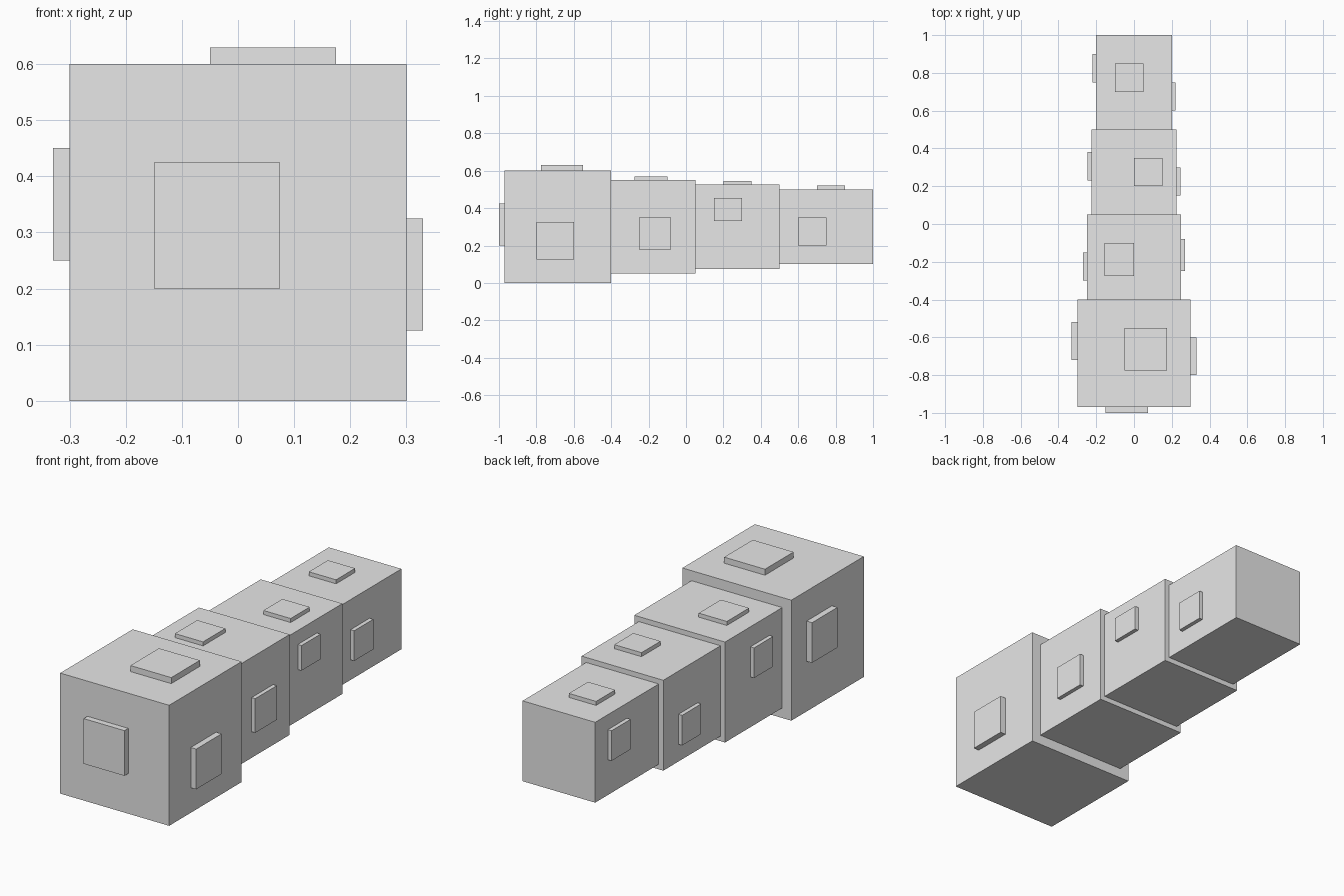
import bpy
from mathutils import Vector

if "Cube" in bpy.data.objects:
    bpy.data.objects.remove(bpy.data.objects["Cube"], do_unlink=True)

grey = bpy.data.materials.new("light_grey")
grey.use_nodes = True
grey.diffuse_color = (0.8, 0.8, 0.8, 1)
grey.node_tree.nodes["Principled BSDF"].inputs["Base Color"].default_value = (0.8, 0.8, 0.8, 1)


def box(name, xs, ys, zs):
    """Flat-shaded box filling the given x, y and z ranges."""
    low, high = (Vector(c) for c in zip(xs, ys, zs))
    bpy.ops.mesh.primitive_cube_add(size=1, location=(low + high) / 2)
    ob = bpy.context.object
    ob.name = name
    ob.data.transform
    ob.scale = high - low
    bpy.ops.object.transform_apply(location=False, rotation=False, scale=True)
    ob.data.materials.append(grey)


MID = 0.3     # height of the shared axis
SINK = 0.01   # how far each plate is set into its block

# name, half width, block y range, plate thickness,
# top plate (x, y), left plate (y, z), right plate (y, z)
segments = [
    ("head", 0.3, (-0.97, -0.4), 0.03,
     ((-0.05, 0.175), (-0.775, -0.55)),
     ((-0.8, -0.6), (0.125, 0.325)),
     ((-0.72, -0.52), (0.25, 0.45))),
    ("front_body", 0.25, (-0.4, 0.05), 0.02,
     ((-0.155, 0.0), (-0.275, -0.1)),
     ((-0.25, -0.08), (0.18, 0.35)),
     ((-0.3, -0.15), (0.3, 0.45))),
    ("rear_body", 0.225, (0.05, 0.5), 0.02,
     ((0.0, 0.15), (0.2, 0.35)),
     ((0.15, 0.3), (0.33, 0.455)),
     ((0.23, 0.38), (0.16, 0.31))),
    ("tail", 0.2, (0.5, 1.0), 0.02,
     ((-0.1, 0.05), (0.7, 0.85)),
     ((0.6, 0.75), (0.2, 0.35)),
     ((0.75, 0.9), (0.275, 0.425))),
]

for name, half, ys, thick, top, left, right in segments:
    # Square block centred on the axis
    box(name + "_block", (-half, half), ys, (MID - half, MID + half))
    # Raised plates on the top and both sides
    box(name + "_top_plate", *top, (MID + half - SINK, MID + half + thick))
    box(name + "_left_plate", (half - SINK, half + thick), *left)
    box(name + "_right_plate", (-half - thick, -half + SINK), *right)

# Plate on the front of the head
box("head_front_plate", (-0.15, 0.075), (-1.0, -0.97 + SINK), (0.2, 0.425))
